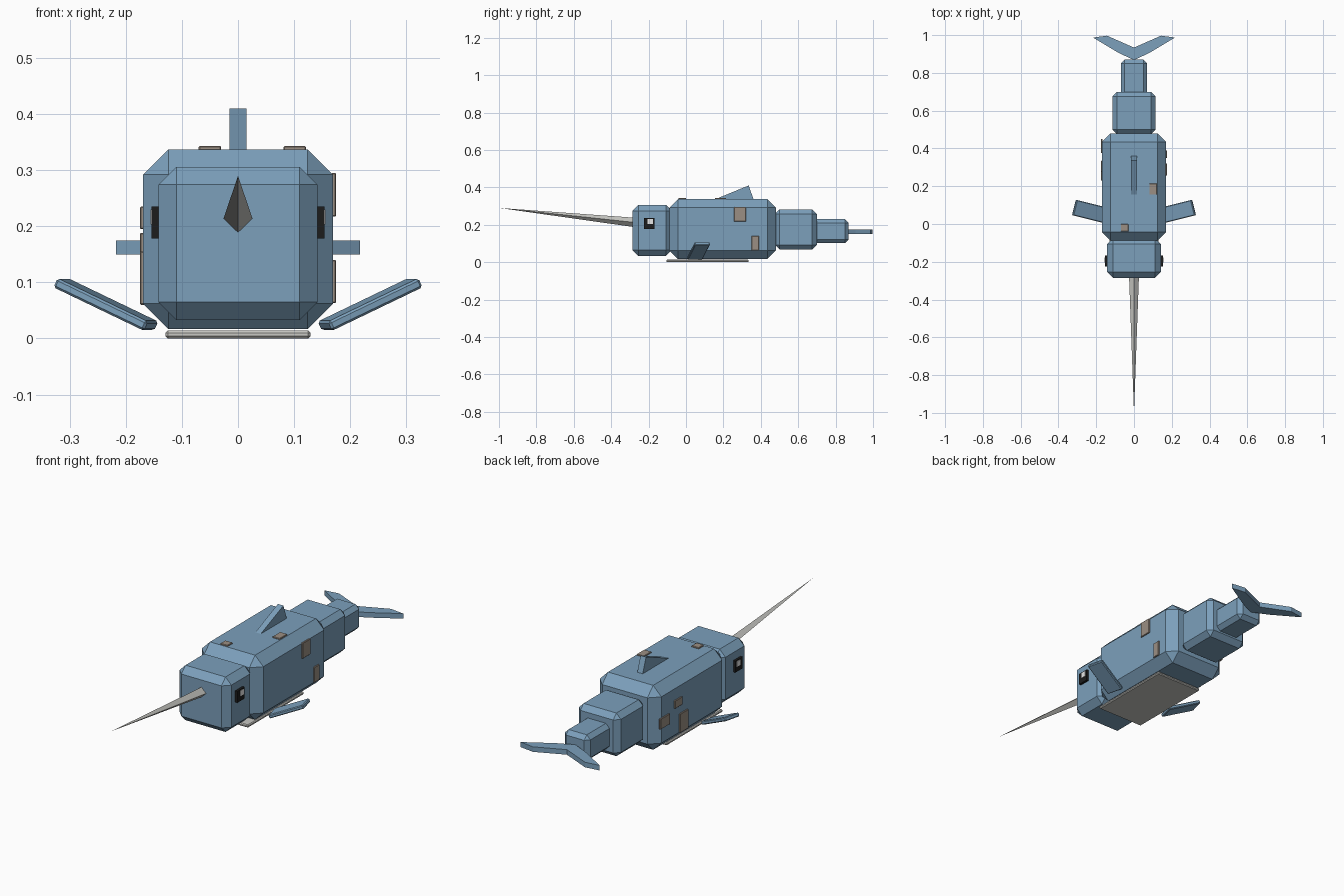
import bpy
import bmesh
from math import radians
from mathutils import Matrix, Vector

cube = bpy.data.objects.get("Cube")
if cube:
    bpy.data.objects.remove(cube)


def material(name, rgb):
    m = bpy.data.materials.new(name)
    m.use_nodes = True
    m.diffuse_color = (*rgb, 1)
    bsdf = next(n for n in m.node_tree.nodes if n.type == 'BSDF_PRINCIPLED')
    bsdf.inputs["Base Color"].default_value = (*rgb, 1)
    return m


BLUE = material("slate blue skin", (0.20, 0.35, 0.50))
IVORY = material("pale grey", (0.58, 0.58, 0.55))
SPOT = material("taupe spots", (0.33, 0.275, 0.23))
BLACK = material("eye black", (0.012, 0.012, 0.012))
WHITE = material("eye white", (0.88, 0.88, 0.88))


def finish(name, bm, mat):
    bmesh.ops.recalc_face_normals(bm, faces=bm.faces)
    mesh = bpy.data.meshes.new(name)
    bm.to_mesh(mesh)
    bm.free()
    mesh.materials.append(mat)
    obj = bpy.data.objects.new(name, mesh)
    bpy.context.collection.objects.link(obj)
    return obj


def box(name, x, y, z, mat, chamfer=0.0, matrix=None):
    """Chamfered box spanning the given (min, max) ranges."""
    bm = bmesh.new()
    bmesh.ops.create_cube(bm, size=1)
    for v in bm.verts:
        v.co = Vector([(a + b) / 2 + c * (b - a) for (a, b), c in zip((x, y, z), v.co)])
    if chamfer:
        bmesh.ops.bevel(bm, geom=bm.edges[:], offset=chamfer, segments=1,
                        affect='EDGES', profile=0.5)
    if matrix:
        bm.transform(matrix)
    return finish(name, bm, mat)


def prism(name, points, offset, mat):
    """Extrude a flat outline along an offset vector."""
    bm = bmesh.new()
    face = bm.faces.new([bm.verts.new(p) for p in points])
    out = bmesh.ops.extrude_face_region(bm, geom=[face])
    bmesh.ops.translate(bm, vec=offset,
                        verts=[g for g in out["geom"] if isinstance(g, bmesh.types.BMVert)])
    return finish(name, bm, mat)


# Body segments from head to tail
box("head", (-.142, .142), (-.287, -.075), (.033, .306), BLUE, .032)
box("torso", (-.169, .169), (-.088, .48), (.017, .337), BLUE, .045)
box("rear_body", (-.115, .115), (.475, .70), (.068, .282), BLUE, .025)
box("tail_stem", (-.07, .07), (.68, .87), (.102, .23), BLUE, .02)
box("belly_plate", (-.129, .129), (-.105, .335), (0, .014), IVORY, .004)

# Tail fluke
half = [(.08, .905), (.217, .987), (.143, .997)]
outline = [(0, .868)] + half + [(0, .934)] + [(-x, y) for x, y in reversed(half)]
prism("tail_fluke", [(x, y, .15) for x, y in outline], (0, 0, .025), BLUE)

# Dorsal fin
prism("dorsal_fin", [(-.015, .15, .334), (-.015, .335, .41), (-.015, .362, .334)],
      (.03, 0, 0), BLUE)

# Four-sided horn
bm = bmesh.new()
base = [bm.verts.new((x, -.28, .213 + z))
        for x, z in ((.026, 0), (0, .025), (-.026, 0), (0, -.025))]
tip = bm.verts.new((0, -1, .29))
bm.faces.new(base)
for i in range(4):
    bm.faces.new((base[i], base[(i + 1) % 4], tip))
finish("horn", bm, IVORY)

# Mirrored side flippers and eyes
for side, s in (("left", 1), ("right", -1)):
    mirror = Matrix.Scale(s, 4, (1, 0, 0))
    pose = (mirror @ Matrix.Translation((.155, .047, .022))
            @ Matrix.Rotation(radians(14), 4, 'Z') @ Matrix.Rotation(radians(-25), 4, 'Y'))
    box(side + "_flipper", (0, .183), (-.042, .042), (-.009, .009), BLUE, .004, pose)
    box(side + "_eye", (.135, .154), (-.225, -.168), (.178, .235), BLACK, 0, mirror)
    box(side + "_eye_glint", (.15, .156), (-.205, -.177), (.203, .23), WHITE, 0, mirror)

# Skin spots on the flanks: sign, y range, z range
flank_spots = [
    (1, (.257, .32), (.217, .295)),
    (1, (.35, .39), (.063, .14)),
    (-1, (.375, .45), (.135, .188)),
    (-1, (.275, .335), (.195, .235)),
    (-1, (.23, .295), (.06, .155)),
]
for i, (s, y, z) in enumerate(flank_spots):
    box(f"flank_spot_{i + 1}", (.166, .175), y, z, SPOT, .002, Matrix.Scale(s, 4, (1, 0, 0)))

# Skin spots on the back
for i, (x, y) in enumerate([((-.07, -.03), (-.04, 0)), ((.081, .121), (.155, .215))]):
    box(f"back_spot_{i + 1}", x, y, (.334, .343), SPOT, .002)
